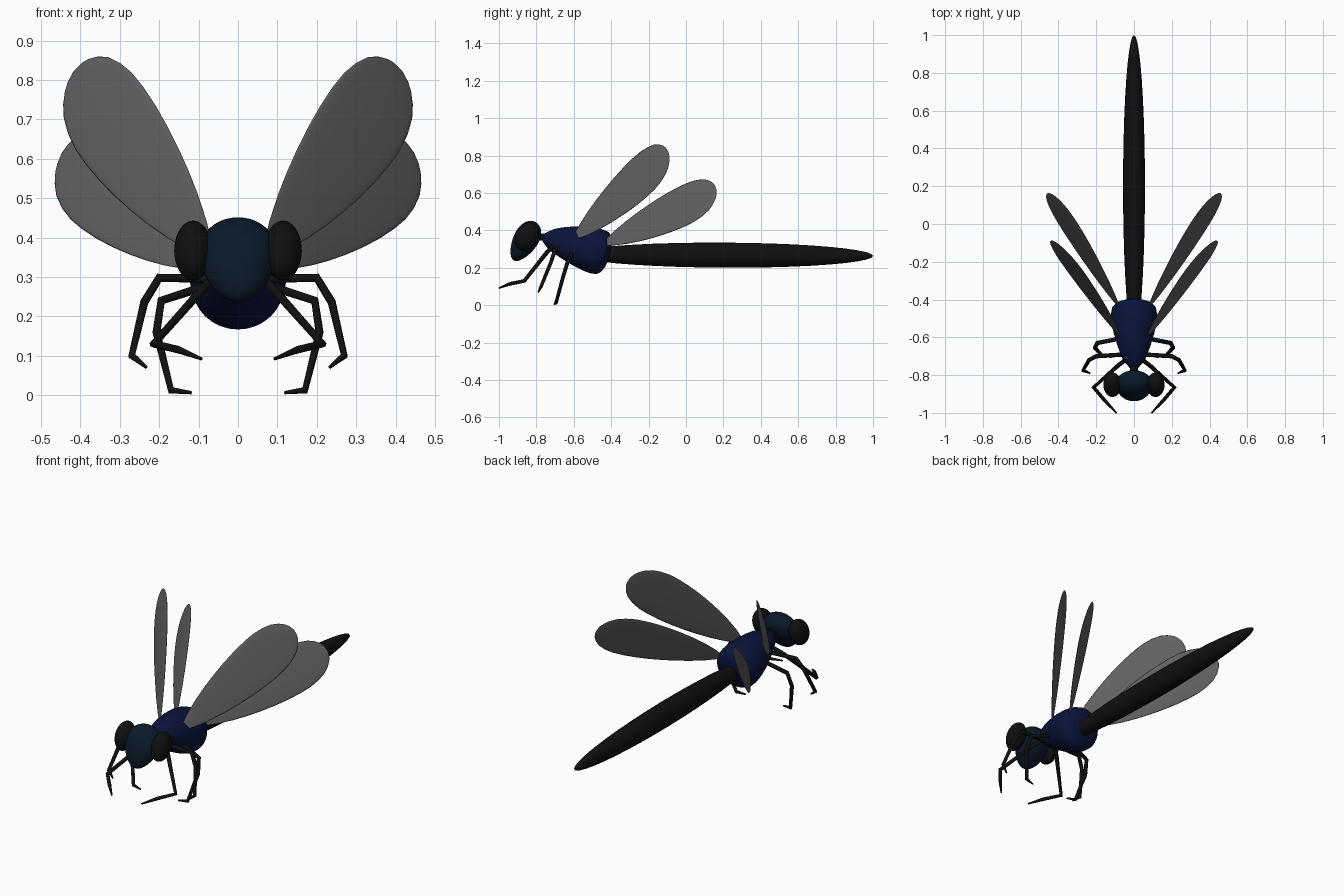
import bpy, bmesh, math
from mathutils import Vector, Matrix

if "Cube" in bpy.data.objects:
    bpy.data.objects.remove(bpy.data.objects["Cube"])


def mat(name, r, g, b, a=1.0):
    m = bpy.data.materials.new(name)
    m.diffuse_color = (r, g, b, a)
    m.use_nodes = True
    m.node_tree.nodes["Principled BSDF"].inputs["Base Color"].default_value = m.diffuse_color
    return m


BLACK = mat("black", 0.005, 0.005, 0.005)
TEAL = mat("dark_teal", 0.003, 0.01, 0.022)
BLUE = mat("dark_blue", 0.003, 0.007, 0.045)
GREY = mat("wing_grey", 0.12, 0.12, 0.12)


def finish(name, bm, material):
    bmesh.ops.recalc_face_normals(bm, faces=bm.faces)
    for f in bm.faces:
        f.smooth = True
    me = bpy.data.meshes.new(name)
    bm.to_mesh(me)
    bm.free()
    me.materials.append(material)
    ob = bpy.data.objects.new(name, me)
    bpy.context.collection.objects.link(ob)
    return ob


def ellipsoid(name, center, semi, tilt, material, taper=0.0):
    bm = bmesh.new()
    bmesh.ops.create_uvsphere(bm, u_segments=32, v_segments=20, radius=1)
    for v in bm.verts:
        k = 1 + taper * v.co.z
        v.co = Vector((v.co.x * semi[0] * k, v.co.y * semi[1] * k, v.co.z * semi[2]))
    bm.transform(Matrix.Translation(center) @ Matrix.Rotation(math.radians(tilt), 4, 'X'))
    return finish(name, bm, material)


def sections(bm, rings, n):
    # skins rings of (centre, half vector a, half vector b)
    loops = []
    for c, a, b in rings:
        loops.append([bm.verts.new(c + a * math.cos(2 * math.pi * i / n) + b * math.sin(2 * math.pi * i / n))
                      for i in range(n)])
    for p, q in zip(loops, loops[1:]):
        for i in range(n):
            bm.faces.new((p[i], p[(i + 1) % n], q[(i + 1) % n], q[i]))
    bm.faces.new(loops[0])
    bm.faces.new(loops[-1])


# Thorax: tilted egg with a blunt back
bm = bmesh.new()
front, axis = Vector((0, -0.77, 0.365)), Vector((0, 0.96, -0.28))
up, side = Vector((0, 0.28, 0.96)), Vector((1, 0, 0))
profile = [(0, .006), (.012, .025), (.05, .056), (.09, .074), (.14, .091), (.20, .108), (.26, .119),
           (.30, .122), (.335, .117), (.355, .1), (.368, .07), (.374, .035), (.376, .003)]
sections(bm, [(front + axis * t + up * 0.008 * min(1, t * 8), side * r, up * r) for t, r in profile], 32)
finish("thorax", bm, BLUE)

# Abdomen: long slender spindle
ellipsoid("abdomen", (0, 0.2, 0.268), (0.058, 0.067, 0.8), -90.3, BLACK)

# Head, neck and eyes
ellipsoid("head", (0, -0.862, 0.342), (0.096, 0.066, 0.118), -30, TEAL, 0.2)
ellipsoid("neck", (0, -0.77, 0.365), (0.022, 0.02, 0.06), -90, BLACK)
for s, nm in ((1, "right"), (-1, "left")):
    ellipsoid(nm + "_eye", (0.114 * s, -0.851, 0.367), (0.048, 0.06, 0.08), -28, BLACK)


# Wings: thin teardrops, leaning with the upper edge inward
def wing(name, root, azimuth, rise, tilt, length, half, thick, s):
    az, el, tl = map(math.radians, (azimuth, rise, tilt))
    hor = Vector((math.sin(az), math.cos(az), 0))
    out = Vector((math.cos(az), -math.sin(az), 0))
    z = Vector((0, 0, 1))
    along = hor * math.cos(el) + z * math.sin(el)
    across = z * math.cos(el) - hor * math.sin(el)
    wide = across * math.cos(tl) - out * math.sin(tl)
    norm = out * math.cos(tl) + across * math.sin(tl)
    shape = [(0, .08), (.04, .2), (.1, .35), (.2, .54), (.3, .69), (.4, .81), (.5, .905), (.6, .97), (.7, 1),
             (.78, .985), (.85, .91), (.91, .78), (.95, .61), (.98, .4), (.993, .24), (1, .02)]
    flip = Vector((s, 1, 1))
    bm = bmesh.new()
    sections(bm, [((Vector(root) + along * t * length) * flip,
                   wide * half * w * flip, norm * thick * w * flip) for t, w in shape], 24)
    return finish(name, bm, GREY)


for s, nm in ((1, "right"), (-1, "left")):
    wing(nm + "_front_wing", (0.07, -0.6, 0.36), 34.5, 37, 16, 0.768, 0.13, 0.006, s)
    wing(nm + "_rear_wing", (0.08, -0.44, 0.33), 31.3, 22, 21, 0.762, 0.124, 0.006, s)

# Legs: jointed tapering tubes
LEGS = {
    "front_leg": [(.02, -.70, .33), (.085, -.75, .275), (.214, -.865, .13), (.15, -.94, .115), (.093, -1, .092)],
    "middle_leg": [(.04, -.69, .295), (.2, -.70, .298), (.238, -.72, .236), (.27, -.775, .1), (.232, -.79, .07)],
    "rear_leg": [(.04, -.60, .29), (.195, -.63, .24), (.207, -.655, .16), (.17, -.695, .012), (.118, -.705, .006)],
}
for base, pts in LEGS.items():
    for s, nm in ((1, "right"), (-1, "left")):
        cu = bpy.data.curves.new(nm + "_" + base, 'CURVE')
        cu.dimensions = '3D'
        cu.bevel_depth = 0.0115
        cu.bevel_resolution = 2
        cu.use_fill_caps = True
        sp = cu.splines.new('POLY')
        sp.points.add(len(pts) - 1)
        for p, c, r in zip(sp.points, pts, (1, 1, .95, .85, .35)):
            p.co = (c[0] * s, c[1], c[2], 1)
            p.radius = r
        cu.materials.append(BLACK)
        bpy.context.collection.objects.link(bpy.data.objects.new(nm + "_" + base, cu))
